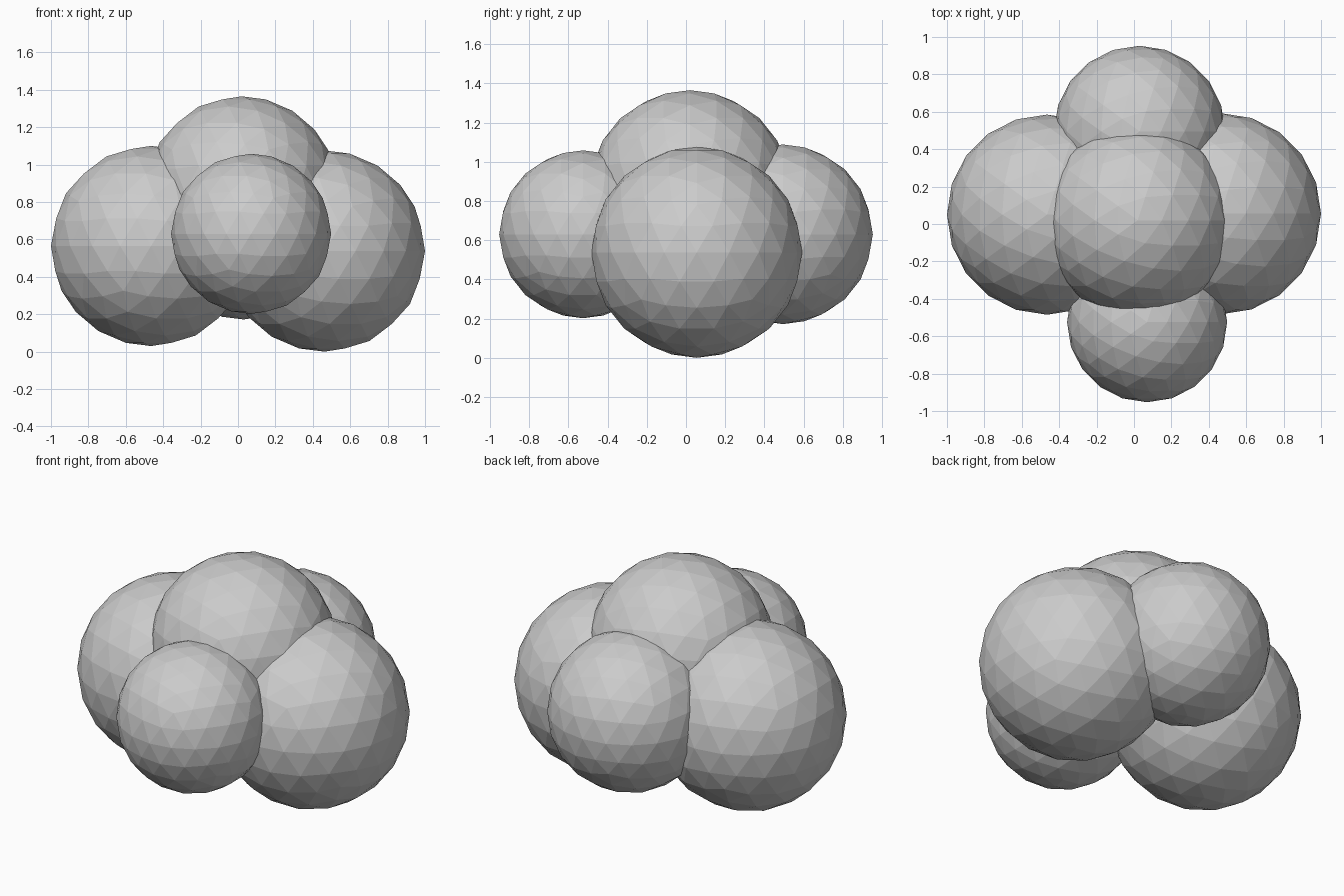
import bpy

if "Cube" in bpy.data.objects:
    bpy.data.objects.remove(bpy.data.objects["Cube"])

# Faceted puffs of the clump: name, centre, radius
PUFFS = [
    ("left_puff", (-0.465, 0.05, 0.565), 0.535),
    ("right_puff", (0.462, 0.055, 0.538), 0.538),
    ("front_puff", (0.07, -0.525, 0.63), 0.428),
    ("back_puff", (0.03, 0.495, 0.63), 0.458),
    ("top_puff", (0.02, 0.02, 0.85), 0.515),
]

for name, centre, radius in PUFFS:
    bpy.ops.mesh.primitive_ico_sphere_add(subdivisions=3, radius=radius, location=centre)
    puff = bpy.context.object
    puff.name = name
    bpy.ops.object.shade_flat()
